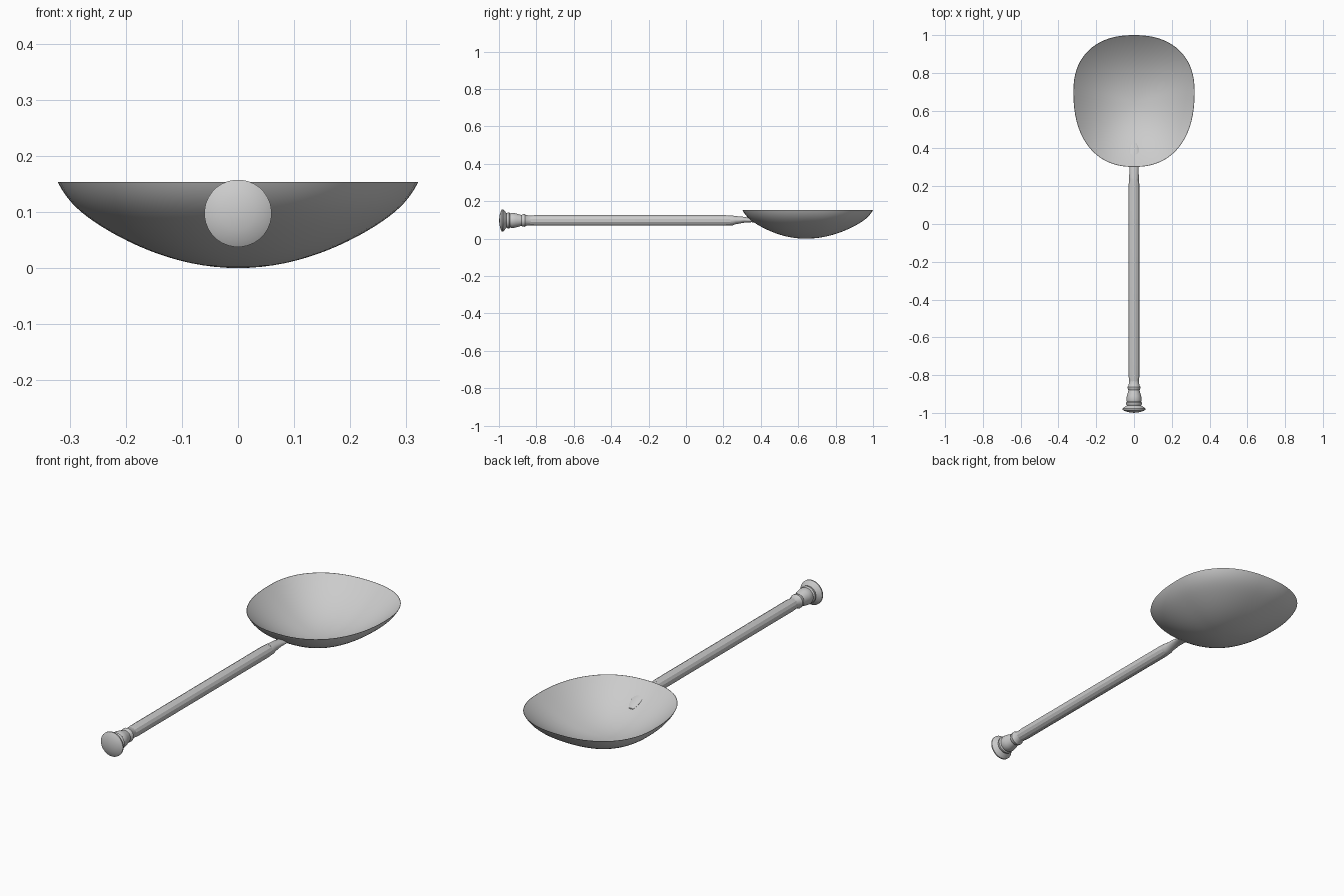
import bpy, bmesh, math

cube = bpy.data.objects.get("Cube")
if cube:
    bpy.data.objects.remove(cube)

steel = bpy.data.materials.new("grey_metal")
steel.use_nodes = True
GREY = (0.6, 0.6, 0.6, 1)
steel.diffuse_color = GREY
steel.node_tree.nodes["Principled BSDF"].inputs["Base Color"].default_value = GREY

AXIS_Z = 0.0975


def loft(name, rings, cap_start=False, cap_end=False, angle=40):
    """Skin a list of point rings; a ring of one point closes to a fan."""
    bm = bmesh.new()
    loops = [[bm.verts.new(p) for p in ring] for ring in rings]
    for a, b in zip(loops, loops[1:]):
        n = max(len(a), len(b))
        for i in range(n):
            j = (i + 1) % n
            if len(a) == 1:
                bm.faces.new((a[0], b[i], b[j]))
            elif len(b) == 1:
                bm.faces.new((a[i], b[0], a[j]))
            else:
                bm.faces.new((a[i], b[i], b[j], a[j]))
    if cap_start:
        bm.faces.new(loops[0])
    if cap_end:
        bm.faces.new(loops[-1])
    bmesh.ops.recalc_face_normals(bm, faces=bm.faces)
    mesh = bpy.data.meshes.new(name)
    bm.to_mesh(mesh)
    bm.free()
    mesh.materials.append(steel)
    obj = bpy.data.objects.new(name, mesh)
    bpy.context.collection.objects.link(obj)
    bpy.ops.object.select_all(action='DESELECT')
    bpy.context.view_layer.objects.active = obj
    obj.select_set(True)
    bpy.ops.object.shade_smooth_by_angle(angle=math.radians(angle))


def section(y, rx, rz, sides, z=AXIS_Z):
    """Ring across the handle axis."""
    turn = math.tau / sides
    return [(rx * math.cos((i + 0.5) * turn), y, z + rz * math.sin((i + 0.5) * turn))
            for i in range(sides)]


# Bowl: egg-shaped superellipse rim, dished toward its lowest point
LOW_Y, DEPTH, FLOOR, STEPS, SEGS = 0.64, 0.153, 0.005, 24, 72


def rim_point(t):
    c, s = math.cos(t), math.sin(t)
    power = 2 / 2.3
    x = 0.321 * math.copysign(abs(c) ** power, c)
    y = 0.7 + (0.3 if s > 0 else 0.398) * math.copysign(abs(s) ** power, s)
    return x, y


def bowl_ring(r, z):
    points = [rim_point(math.tau * i / SEGS) for i in range(SEGS)]
    return [(r * x, LOW_Y + r * (y - LOW_Y), z) for x, y in points]


radii = [math.sin(math.pi / 2 * k / STEPS) for k in range(1, STEPS + 1)]
outside = [bowl_ring(r, DEPTH * (0.84 * r ** 2 + 0.16 * r ** 16)) for r in radii]
inside = [bowl_ring(r * 0.995, FLOOR + (DEPTH - FLOOR) * r ** 2.1) for r in reversed(radii)]
loft("bowl", [[(0, LOW_Y, 0)]] + outside + inside + [[(0, LOW_Y, FLOOR)]])

# Handle: twelve-sided rod with short tapered ends
loft("handle_rod", [section(y, r, r, 12) for y, r in
                    ((-0.84, 0.026), (-0.81, 0.029), (0.21, 0.029), (0.24, 0.027))],
     True, True, 28)

# Neck: collar, then a flattening tongue that lies against the bowl
loft("handle_neck", [section(y, rx, rz, 24, z) for y, rx, rz, z in (
    (0.235, 0.027, 0.027, 0.0975), (0.25, 0.028, 0.026, 0.0975),
    (0.265, 0.025, 0.022, 0.099), (0.31, 0.024, 0.016, 0.101),
    (0.35, 0.025, 0.01, 0.098), (0.38, 0.026, 0.006, 0.09),
    (0.41, 0.022, 0.004, 0.074), (0.43, 0.012, 0.003, 0.062))], True, True)

# End knob: turned collar, flared body and domed cap
knob_profile = ((-0.996, 0.03), (-0.99, 0.05), (-0.984, 0.06), (-0.978, 0.06),
                (-0.97, 0.052), (-0.96, 0.038), (-0.954, 0.042), (-0.946, 0.043),
                (-0.94, 0.038), (-0.93, 0.041), (-0.91, 0.038), (-0.88, 0.029),
                (-0.874, 0.033), (-0.862, 0.034), (-0.856, 0.029), (-0.83, 0.026))
loft("end_knob", [[(0, -1, AXIS_Z)]] + [section(y, r, r, 32) for y, r in knob_profile],
     False, True)
